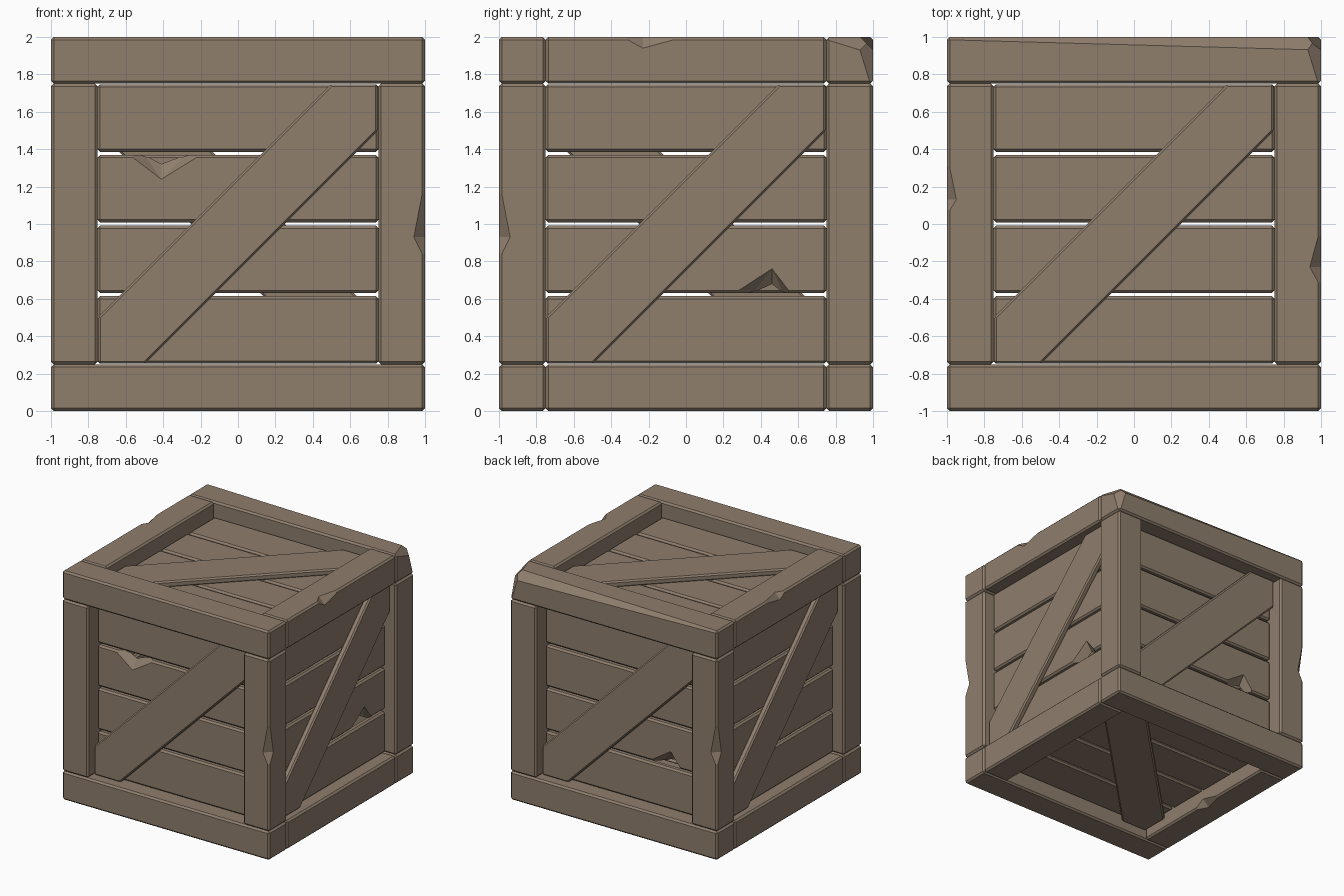
import bpy
import bmesh
from mathutils import Matrix, Vector

cube = bpy.data.objects.get("Cube")
if cube:
    bpy.data.objects.remove(cube, do_unlink=True)

wood = bpy.data.materials.new("brown_wood")
wood.use_nodes = True
wood.diffuse_color = (0.275, 0.21, 0.152, 1)
wood.node_tree.nodes["Principled BSDF"].inputs["Base Color"].default_value = wood.diffuse_color

BEVEL = 0.015
FRAME = 0.25      # thickness of the frame beams
OPEN = 0.747      # half height of the opening filled by planks
REACH = 0.752     # half length of the planks
X, Y, Z = Vector((1, 0, 0)), Vector((0, 1, 0)), Vector((0, 0, 1))


def finish(bm, name, matrix=Matrix()):
    bm.transform(matrix)
    bmesh.ops.recalc_face_normals(bm, faces=bm.faces[:])
    mesh = bpy.data.meshes.new(name)
    bm.to_mesh(mesh)
    bm.free()
    mesh.materials.append(wood)
    obj = bpy.data.objects.new(name, mesh)
    bpy.context.collection.objects.link(obj)
    return obj


def bevel_all(bm, width=BEVEL):
    bmesh.ops.bevel(bm, geom=bm.edges[:], offset=width, segments=1, profile=0.5, affect='EDGES')


def hull(points):
    """Convex solid around the points, with flat faces merged."""
    bm = bmesh.new()
    for p in points:
        bm.verts.new(p)
    bmesh.ops.convex_hull(bm, input=bm.verts[:])
    bmesh.ops.dissolve_limit(bm, angle_limit=0.01, verts=bm.verts[:], edges=bm.edges[:])
    bmesh.ops.recalc_face_normals(bm, faces=bm.faces[:])
    return bm


def box(name, low, high, matrix=Matrix(), cuts=()):
    """Bevelled box, optionally trimmed by (point, normal) planes."""
    low, high = Vector(low), Vector(high)
    bm = bmesh.new()
    bmesh.ops.create_cube(bm, size=1)
    size = high - low
    bm.transform(Matrix.Translation((low + high) / 2) @ Matrix.Diagonal((*size, 1)))
    bevel_all(bm)
    for point, normal in cuts:
        bmesh.ops.bisect_plane(bm, geom=bm.verts[:] + bm.edges[:] + bm.faces[:], dist=1e-5,
                               plane_co=point, plane_no=normal, clear_outer=True)
        bmesh.ops.holes_fill(bm, edges=[e for e in bm.edges if e.is_boundary], sides=0)
    return finish(bm, name, matrix)


def chip(obj, middle, offsets, matrix=Matrix()):
    """Break a splinter out of an edge with a small convex cutter."""
    cutter = finish(hull([Vector(middle) + Vector(o) for o in offsets]), "chip_cutter", matrix)
    cutter.hide_render = True
    mod = obj.modifiers.new("chip", 'BOOLEAN')
    mod.operation = 'DIFFERENCE'
    mod.solver = 'EXACT'
    mod.object = cutter
    bpy.context.view_layer.objects.active = obj
    bpy.ops.object.modifier_apply(modifier=mod.name)
    bpy.data.objects.remove(cutter, do_unlink=True)


def edge_chip(obj, middle, along, ahead, behind, u, v, depth=0.06, matrix=Matrix()):
    """Chip on an edge whose two faces run inward along u and v."""
    chip(obj, middle, [along * ahead, -along * behind, u * depth, v * depth,
                       -(u + v) * 0.04], matrix)


# Frame: long beams across x, short beams along y, upright posts
inner = 1 - FRAME
frame = {}
for level, z in (("bottom", 0), ("top", 2 - FRAME)):
    for side, s in (("front", -1), ("back", 1)):
        # The top back beam is worn along its edge and broken at one corner
        cuts = []
        if (level, side) == ("top", "back"):
            cuts = [((1, 0.93, 2), (0.0275, 1, 1)),
                    ((0.93, 0.93, 2), (1, 0.31, 1)),
                    ((1, 0.93, 1.93), (1, 1, 0.31))]
        y = sorted((s * inner, s))
        name = f"{level}_{side}_beam"
        frame[name] = box(name, (-1, y[0], z), (1, y[1], z + FRAME), cuts=cuts)
    for side, s in (("left", 1), ("right", -1)):
        x = sorted((s * inner, s))
        name = f"{level}_{side}_beam"
        frame[name] = box(name, (x[0], -inner, z), (x[1], inner, z + FRAME))
for side, sy in (("front", -1), ("back", 1)):
    for hand, sx in (("left", 1), ("right", -1)):
        x, y = sorted((sx * inner, sx)), sorted((sy * inner, sy))
        name = f"{side}_{hand}_post"
        frame[name] = box(name, (x[0], y[0], FRAME), (x[1], y[1], 2 - FRAME))

# Chips in the frame
edge_chip(frame["front_left_post"], (1, -1, 0.93), Z, 0.31, 0.12, -X, Y)
edge_chip(frame["back_right_post"], (-1, 1, 0.93), Z, 0.31, 0.12, X, -Y)
edge_chip(frame["top_left_beam"], (1, -0.23, 2), Y, 0.22, 0.11, -X, -Z)
edge_chip(frame["top_right_beam"], (-1, 0.13, 2), Y, 0.25, 0.08, X, -Z, 0.05)
edge_chip(frame["bottom_right_beam"], (-inner, 0, 0), Y, 0.22, 0.11, -X, Z)

# Panels: four planks and a diagonal brace in each opening
PLANK_FRONT, PLANK_BACK, BRACE_FRONT = -0.13, -0.19, -0.08
GAP, HALF = 0.017, 0.25
WIDTH = (2 * OPEN - 3 * GAP) / 4
panels = {
    "front": (X, Z, -Y), "left": (Y, Z, X), "back": (-X, Z, Y),
    "right": (-Y, Z, -X), "top": (X, Y, Z), "bottom": (X, Y, -Z),
}
planks, braces, mats = {}, {}, {}
for side, (u, v, out) in panels.items():
    m = Matrix((u, v, out)).transposed().to_4x4()
    # The left and right panels are set less deep than the others
    m.translation = Z + out * (1.03 if side in ("left", "right") else 1)
    mats[side] = m
    for i in range(4):
        v0 = -OPEN + i * (WIDTH + GAP)
        planks[side, i] = box(f"{side}_plank_{i + 1}", (-REACH, v0, PLANK_BACK),
                              (REACH, v0 + WIDTH, PLANK_FRONT), m)
    c, k = OPEN, OPEN - HALF
    outline = [(-c, -c), (-k, -c), (c, k), (c, c), (k, c), (-c, -k)]
    bm = hull([(a, b, w) for a, b in outline for w in (PLANK_FRONT - 0.005, BRACE_FRONT)])
    bevel_all(bm, 0.012)
    braces[side] = finish(bm, f"{side}_brace", m)


# Splintered plank edges: s is the direction from the edge into the plank
def plank_chip(side, i, pos, ahead, behind, s):
    edge = -OPEN + i * (WIDTH + GAP) + (WIDTH if s < 0 else 0)
    chip(planks[side, i], (pos, edge, PLANK_FRONT),
         [(ahead, 0, 0), (-behind, 0, 0), (0, s * 0.13, 0), (0, s * 0.035, -0.07),
          (ahead * 0.7, -s * 0.02, -0.07), (-behind * 0.6, -s * 0.02, -0.07),
          (0, -s * 0.02, 0.03)], mats[side])


plank_chip("front", 2, -0.41, 0.21, 0.17, -1)
plank_chip("left", 1, 0.46, 0.10, 0.20, 1)
plank_chip("back", 1, 0.46, 0.10, 0.20, 1)

# Splintered brace edges
diagonal, across = (X + Y).normalized(), (X - Y).normalized()
edge_chip(braces["right"], (-0.06, 0.19, BRACE_FRONT), diagonal, 0.3, 0.18,
          across, -Z, 0.07, mats["right"])
edge_chip(braces["bottom"], (0.45, 0.20, BRACE_FRONT), diagonal, 0.18, 0.28,
          -across, -Z, 0.07, mats["bottom"])
